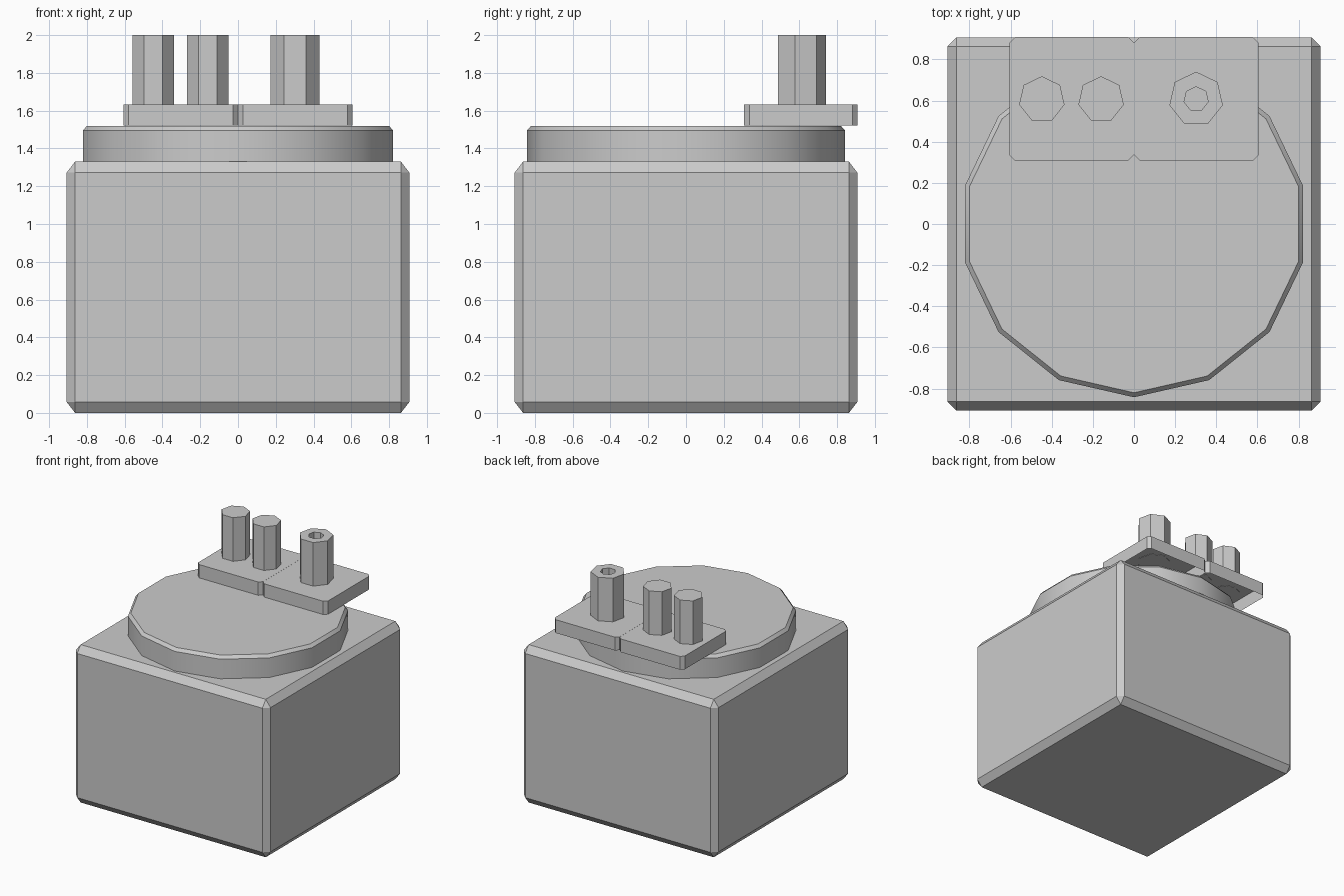
import bpy, bmesh, math
from mathutils import Matrix

old = bpy.data.objects.get("Cube")
if old:
    bpy.data.objects.remove(old, do_unlink=True)

GREY = (0.6, 0.6, 0.6, 1)
grey = bpy.data.materials.new("plain grey")
grey.use_nodes = True
grey.diffuse_color = GREY
grey.node_tree.nodes["Principled BSDF"].inputs["Base Color"].default_value = GREY


def make_object(name, bm, location):
    """Turn a bmesh into a linked grey object."""
    bmesh.ops.recalc_face_normals(bm, faces=bm.faces)
    mesh = bpy.data.meshes.new(name)
    bm.to_mesh(mesh)
    bm.free()
    mesh.materials.append(grey)
    obj = bpy.data.objects.new(name, mesh)
    obj.location = location
    bpy.context.collection.objects.link(obj)
    return obj


def box(size):
    bm = bmesh.new()
    bmesh.ops.create_cube(bm, size=1, matrix=Matrix.Diagonal((*size, 1)))
    return bm


def lathe(name, sides, profile, location, start):
    """Stack rings of (radius, z), capped at both ends."""
    bm = bmesh.new()
    rings = []
    for radius, z in profile:
        angles = [start + math.tau * i / sides for i in range(sides)]
        rings.append([bm.verts.new((radius * math.cos(a), radius * math.sin(a), z))
                      for a in angles])
    for low, high in zip(rings, rings[1:]):
        for i in range(sides):
            j = (i + 1) % sides
            bm.faces.new((low[i], low[j], high[j], high[i]))
    bm.faces.new(rings[0][::-1])
    bm.faces.new(rings[-1])
    return make_object(name, bm, location)


# Chamfered body; the stretch makes the chamfers a little taller than wide
stretch = 1.29
body = make_object("body", box((1.815, 1.815, 1.33 / stretch)), (0, 0, 0.665))
body.scale.z = stretch
chamfer = body.modifiers.new("chamfer", "BEVEL")
chamfer.width = 0.045
chamfer.segments = 1

# Round lid with a chamfered rim and smooth side wall
lid = lathe("lid", 14, [(0.842, 1.33), (0.842, 1.495), (0.82, 1.52)],
            (0, 0, 0), -math.pi / 2)
bpy.context.view_layer.objects.active = lid
lid.select_set(True)
bpy.ops.object.shade_smooth_by_angle(angle=math.radians(30))
lid.select_set(False)

# Pair of mounting plates, open underneath, with clipped upright corners
for side, x in (("right", -0.303), ("left", 0.303)):
    bm = box((0.605, 0.6, 0.112))
    uprights = [e for e in bm.edges
                if abs(e.verts[0].co.z - e.verts[1].co.z) > 0.01]
    bmesh.ops.bevel(bm, geom=uprights, offset=0.027, segments=1, affect="EDGES")
    bm.normal_update()
    underside = [f for f in bm.faces if f.normal.z < -0.9]
    bmesh.ops.delete(bm, geom=underside, context="FACES")
    make_object(side + "_plate", bm, (x, 0.608, 1.577))

# Two solid seven-sided pegs and one larger hollow one
for name, x in (("outer_peg", -0.448), ("inner_peg", -0.16)):
    lathe(name, 7, [(0.113, 1.63), (0.113, 2)], (x, 0.605, 0), math.pi / 2)
lathe("hollow_peg", 7, [(0.133, 1.63), (0.133, 2), (0.06, 2), (0.06, 1.65)],
      (0.302, 0.607, 0), math.pi / 2)
